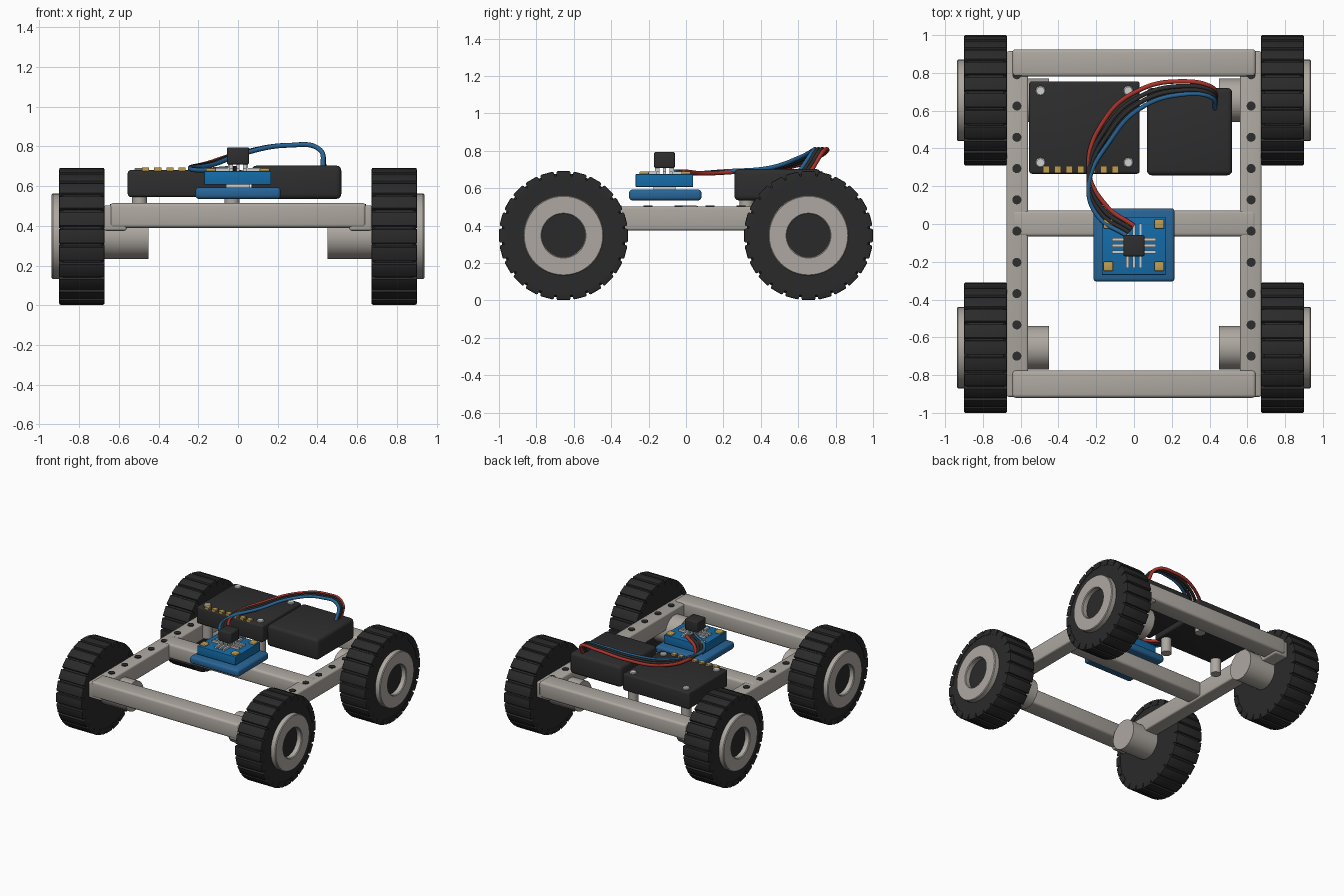
import bpy, bmesh, math
from mathutils import Matrix, Vector

if "Cube" in bpy.data.objects:
    bpy.data.objects.remove(bpy.data.objects["Cube"])


def material(name, r, g, b):
    m = bpy.data.materials.new(name)
    m.use_nodes = True
    m.diffuse_color = (r, g, b, 1)
    m.node_tree.nodes["Principled BSDF"].inputs["Base Color"].default_value = (r, g, b, 1)
    return m


RUBBER = material("black rubber", 0.023, 0.023, 0.023)
PLASTIC = material("dark plastic", 0.027, 0.027, 0.028)
METAL = material("warm grey metal", 0.42, 0.39, 0.355)
TRAY = material("tray blue", 0.02, 0.13, 0.31)
BOARD = material("board blue", 0.007, 0.15, 0.4)
GOLD = material("gold", 0.52, 0.34, 0.08)
SILVER = material("silver", 0.62, 0.64, 0.64)
RED = material("red wire", 0.42, 0.035, 0.025)


def finish(name, bm, mat):
    bmesh.ops.recalc_face_normals(bm, faces=bm.faces)
    mesh = bpy.data.meshes.new(name)
    bm.to_mesh(mesh)
    bm.free()
    mesh.materials.append(mat)
    obj = bpy.data.objects.new(name, mesh)
    bpy.context.collection.objects.link(obj)
    bpy.ops.object.select_all(action='DESELECT')
    obj.select_set(True)
    bpy.context.view_layer.objects.active = obj
    bpy.ops.object.shade_smooth_by_angle(angle=math.radians(35))
    return obj


def add_box(bm, xs, ys, zs, turn=None):
    ends = list(zip(xs, ys, zs))
    size = [b - a for a, b in zip(*ends)]
    mid = [(a + b) / 2 for a, b in zip(*ends)]
    m = Matrix.Translation(mid) @ Matrix.Diagonal((*size, 1))
    bmesh.ops.create_cube(bm, size=1, matrix=(turn or Matrix()) @ m)


def box(name, xs, ys, zs, mat, bevel=0.0):
    bm = bmesh.new()
    add_box(bm, xs, ys, zs)
    if bevel:
        bmesh.ops.bevel(bm, geom=bm.edges[:], offset=bevel, segments=3,
                        profile=0.5, affect='EDGES')
    return finish(name, bm, mat)


def lathe(name, profile, centre, axis, mat, steps=48):
    """Spin (radius, height) points around an axis; height runs along it."""
    bm = bmesh.new()
    verts = [bm.verts.new((r, 0, h)) for r, h in profile]
    edges = [bm.edges.new(pair) for pair in zip(verts, verts[1:])]
    bmesh.ops.spin(bm, geom=verts + edges, cent=(0, 0, 0), axis=(0, 0, 1),
                   angle=2 * math.pi, steps=steps)
    bmesh.ops.remove_doubles(bm, verts=bm.verts, dist=0.0001)
    turn = Vector((0, 0, 1)).rotation_difference(Vector(axis)).to_matrix().to_4x4()
    bm.transform(Matrix.Translation(centre) @ turn)
    return finish(name, bm, mat)


def rod(name, radius, length, base, axis, mat, chamfer=0.0, steps=32):
    c = chamfer
    return lathe(name, [(0, 0), (radius, 0), (radius, length - c),
                        (radius - c, length), (0, length)], base, axis, mat, steps)


# Wheels with motors
WHEEL_Y, AXLE_Z, TREADS = 0.655, 0.347, 24
for side, sx in (("left", 1), ("right", -1)):
    for end, sy in (("front", -1), ("back", 1)):
        tag = f"{end}_{side}"
        hub = Vector((0, sy * WHEEL_Y, AXLE_Z))
        out = (sx, 0, 0)
        lathe(f"tyre_{tag}", [(0, 0.675), (0.32, 0.675), (0.332, 0.69), (0.332, 0.88),
                              (0.32, 0.897), (0, 0.897)], hub, out, RUBBER, 72)
        bm = bmesh.new()
        for i in range(TREADS):
            turn = Matrix.Translation(hub) @ Matrix.Rotation(2 * math.pi * i / TREADS, 4, 'X')
            add_box(bm, sorted((sx * 0.672, sx * 0.9)), (-0.037, 0.037), (0.3, 0.345), turn)
        outer = [e for e in bm.edges
                 if all((Vector((0, v.co.y, v.co.z)) - hub).length > 0.32 for v in e.verts)]
        bmesh.ops.bevel(bm, geom=outer, offset=0.008, segments=2, profile=0.5, affect='EDGES')
        finish(f"tread_{tag}", bm, RUBBER)
        lathe(f"hub_{tag}", [(0.115, 0.88), (0.115, 0.932), (0.12, 0.938), (0.21, 0.938),
                             (0.215, 0.932), (0.215, 0.88)], hub, out, METAL)
        rod(f"motor_{tag}", 0.115, 0.24, hub + Vector((sx * 0.45, 0, 0)), out, METAL, 0, 40)

# Frame
for side, sx in (("left", 1), ("right", -1)):
    box(f"side_rail_{side}", sorted((sx * 0.56, sx * 0.675)), (-0.915, 0.915),
        (0.375, 0.503), METAL, 0.012)
    for i in range(10):
        rod(f"rail_hole_{side}_{i}", 0.024, 0.02,
            (sx * 0.62, 0.79 - 0.1655 * i, 0.489), (0, 0, 1), PLASTIC, 0, 20)
for name, y0, y1, top in (("front", -0.92, -0.775, 0.515), ("middle", -0.066, 0.072, 0.507),
                          ("back", 0.78, 0.925, 0.515)):
    box(f"cross_beam_{name}", (-0.645, 0.645), (y0, y1), (0.39, top), METAL, 0.018)

# Controller case with screws, standoffs and pins
box("controller_case", (-0.555, 0.03), (0.266, 0.755), (0.545, 0.68), PLASTIC, 0.014)
for x in (-0.495, -0.03):
    for y in (0.325, 0.705):
        rod("case_screw", 0.026, 0.018, (x, y, 0.674), (0, 0, 1), SILVER, 0.005, 20)
        rod("case_standoff", 0.038, 0.12, (x, y, 0.43), (0, 0, 1), METAL, 0, 24)
for i in range(7):
    x = -0.465 + 0.061 * i
    box("header_pin", (x - 0.018, x + 0.018), (0.27, 0.307), (0.665, 0.693), GOLD)

# Battery
box("battery_pack", (0.068, 0.52), (0.258, 0.72), (0.535, 0.703), PLASTIC, 0.025)

# Sensor board on its tray
box("sensor_tray", (-0.215, 0.215), (-0.305, 0.083), (0.535, 0.593), TRAY, 0.018)
box("sensor_foot", (-0.06, 0.06), (-0.175, -0.055), (0.585, 0.615), SILVER)
box("sensor_board", (-0.17, 0.167), (-0.27, 0.038), (0.607, 0.675), BOARD, 0.004)
for x in (-0.136, 0.134):
    for y in (-0.224, 0):
        box("corner_pad", (x - 0.025, x + 0.025), (y - 0.025, y + 0.025),
            (0.67, 0.69), GOLD, 0.006)
CY = -0.115
box("sensor_chip", (-0.056, 0.056), (CY - 0.056, CY + 0.056), (0.708, 0.795), PLASTIC, 0.01)
for s in (-1, 1):
    for k in (-1, 0, 1):
        a, b = k * 0.034 - 0.008, k * 0.034 + 0.008
        near, far = sorted((s * 0.03, s * 0.117))
        box("chip_pin_x", (near, far), (CY + a, CY + b), (0.673, 0.69), SILVER)
        box("chip_pin_y", (a, b), (CY + near, CY + far), (0.673, 0.69), SILVER)
        box("chip_leg_x", sorted((s * 0.03, s * 0.05)), (CY + a, CY + b), (0.68, 0.715), SILVER)
        box("chip_leg_y", (a, b), sorted((CY + s * 0.03, CY + s * 0.05)), (0.68, 0.715), SILVER)

# Wires: blend between the outer and inner path of the loom
OUTER = [(0, -0.01, 0.69), (-0.15, 0.1, 0.68), (-0.24, 0.29, 0.69), (-0.15, 0.56, 0.715),
         (0.03, 0.71, 0.77), (0.25, 0.755, 0.805), (0.41, 0.725, 0.785), (0.435, 0.67, 0.695)]
INNER = [(-0.04, -0.06, 0.69), (-0.19, 0.04, 0.68), (-0.24, 0.2, 0.69), (-0.12, 0.45, 0.71),
         (0.03, 0.61, 0.765), (0.25, 0.685, 0.805), (0.41, 0.67, 0.785), (0.43, 0.61, 0.695)]
for name, t, mat in (("red", 0, RED), ("black_one", 0.36, PLASTIC),
                     ("black_two", 0.68, PLASTIC), ("blue", 1, TRAY)):
    curve = bpy.data.curves.new(f"wire_{name}", 'CURVE')
    curve.dimensions = '3D'
    curve.bevel_depth = 0.012
    curve.bevel_resolution = 3
    curve.use_fill_caps = True
    spline = curve.splines.new('BEZIER')
    spline.bezier_points.add(len(OUTER) - 1)
    for p, a, b in zip(spline.bezier_points, OUTER, INNER):
        p.co = Vector(a).lerp(Vector(b), t)
        p.handle_left_type = p.handle_right_type = 'AUTO'
    curve.materials.append(mat)
    bpy.context.collection.objects.link(bpy.data.objects.new(f"wire_{name}", curve))
